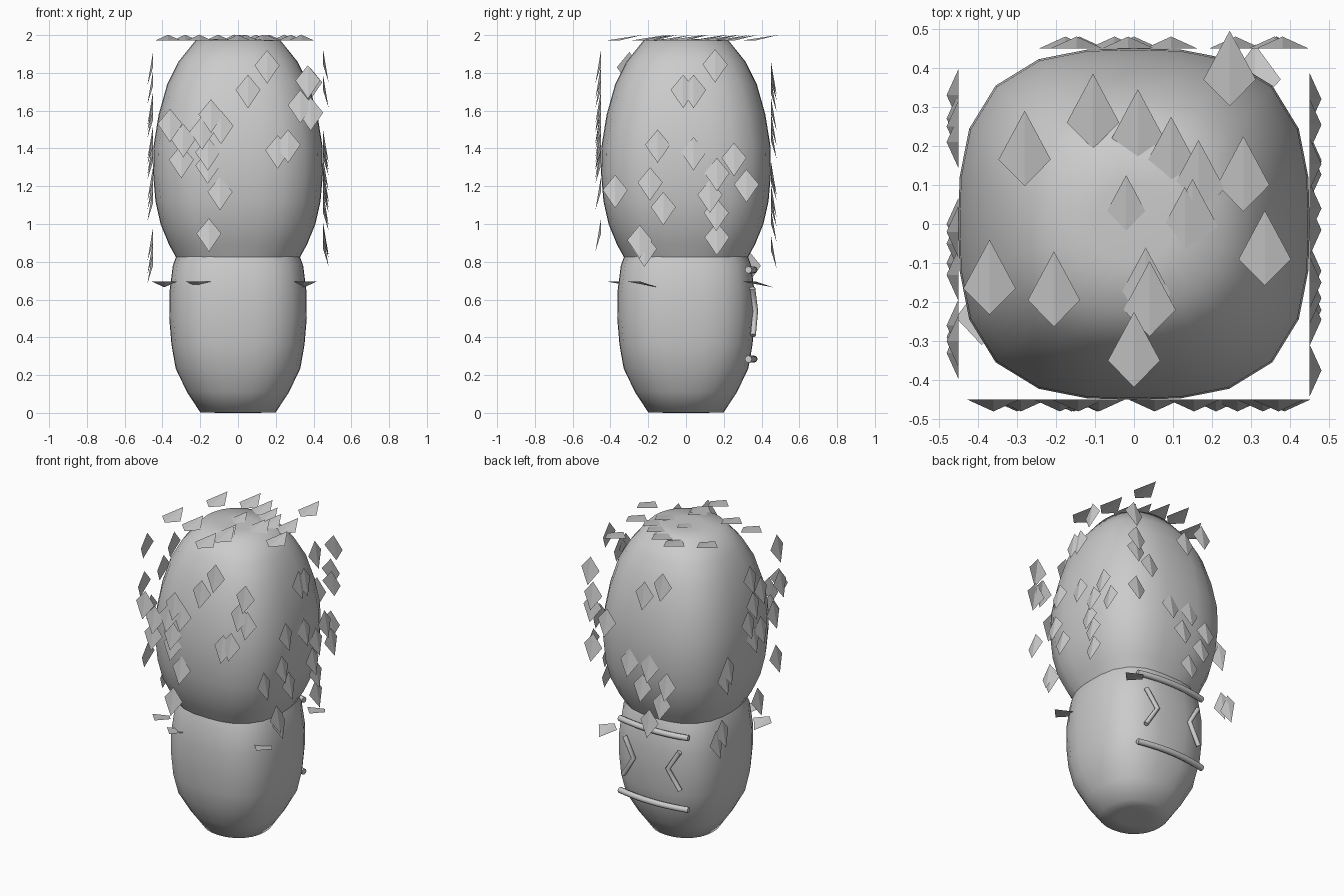
import bpy, math
from mathutils import Vector

if "Cube" in bpy.data.objects:
    bpy.data.objects.remove(bpy.data.objects["Cube"])

def mesh_object(name, verts, faces, smooth=False):
    me = bpy.data.meshes.new(name)
    me.from_pydata(verts, [], faces)
    me.polygons.foreach_set("use_smooth", [smooth] * len(faces))
    me.update()
    ob = bpy.data.objects.new(name, me)
    bpy.context.collection.objects.link(ob)
    return ob

# Rounded-square loft: profile rows are (half width, z, squareness exponent)
def blob(name, profile, n=24):
    verts, faces = [], []
    for r, z, e in profile:
        for i in range(n):
            a = 2 * math.pi * i / n
            c, s = math.cos(a), math.sin(a)
            k = r / (abs(c) ** e + abs(s) ** e) ** (1 / e)
            verts.append((k * c, k * s, z))
    for j in range(len(profile) - 1):
        for i in range(n):
            a, b = j * n + i, j * n + (i + 1) % n
            faces.append((a, b, b + n, a + n))
    faces.append(tuple(reversed(range(n))))
    m = len(profile) * n
    faces.append(tuple(range(m - n, m)))
    return mesh_object(name, verts, faces, True)

blob("lower_body", [(.10, 0, 2.1), (.20, .003, 2.2), (.27, .11, 2.4), (.33, .235, 2.7),
                    (.352, .36, 2.9), (.364, .5, 2.9), (.363, .64, 2.9), (.345, .78, 2.9),
                    (.29, .93, 2.6), (.20, 1.06, 2.2)])
blob("crown", [(.20, .57, 2.2), (.26, .68, 2.5), (.315, .80, 2.7), (.365, .89, 2.8),
               (.41, 1.0, 2.9), (.437, 1.12, 2.9), (.45, 1.27, 2.9), (.446, 1.42, 2.9),
               (.42, 1.58, 2.8), (.375, 1.74, 2.7), (.315, 1.86, 2.5),
               (.225, 1.972, 2.2), (.10, 1.98, 2.1)])

# Folded kite leaves: each one lies on a flat side with its tip lifted outwards
def leaves(name, spots, place, side, tip, out, front=.097, back=.08, half=.066):
    side, tip, out = Vector(side), Vector(tip), Vector(out)
    verts, faces = [], []
    for u, v in spots:
        c = Vector(place(u, v))
        k = len(verts)
        verts += [c + tip * front + out * .03, c - side * half, c - tip * back, c + side * half]
        faces += [(k, k + 1, k + 2), (k, k + 2, k + 3)]
    mesh_object(name, verts, faces)

DOWN = (0, 0, -1)
leaves("front_leaves", [(.154, 1.84), (.053, 1.71), (.33, 1.63), (.385, 1.59), (-.36, 1.53),
    (-.29, 1.45), (-.143, 1.58), (-.19, 1.49), (-.09, 1.52), (-.16, 1.38), (-.16, 1.31),
    (-.3, 1.34), (-.095, 1.17), (-.154, .95), (.265, 1.42), (.21, 1.39), (.37, 1.76)],
    lambda u, v: (u, -.45, v), (1, 0, 0), DOWN, (0, -1, 0))
leaves("right_leaves", [(.154, 1.845), (-.015, 1.71), (.04, 1.71), (-.15, 1.42), (.04, 1.38),
    (.254, 1.35), (.164, 1.27), (.32, 1.21), (-.19, 1.22), (-.375, 1.18), (-.12, 1.09),
    (.127, 1.155), (.16, 1.06), (.164, .93), (-.245, .915), (-.22, .87)],
    lambda u, v: (.45, u, v), (0, 1, 0), DOWN, (1, 0, 0))
leaves("back_leaves", [(.38, 1.75), (.36, 1.59), (.365, 1.51), (.26, 1.44), (.36, 1.25),
    (.095, 1.22), (-.05, 1.22), (-.015, 1.69), (-.147, 1.78), (0, 1.08), (-.176, 1.13),
    (-.14, 1.0), (-.05, .86)],
    lambda u, v: (u, .45, v), (-1, 0, 0), DOWN, (0, 1, 0))
leaves("left_leaves", [(-.3, 1.83), (-.33, 1.59), (-.02, 1.73), (-.13, 1.62), (-.05, 1.55),
    (0, 1.44), (-.13, 1.36), (-.05, 1.33), (-.26, 1.41), (.21, 1.22), (.25, 1.17),
    (-.29, 1.11), (-.1, .9), (.27, .83), (.33, .78)],
    lambda u, v: (-.45, u, v), (0, -1, 0), DOWN, (-1, 0, 0))
leaves("top_leaves", [(-.28, .165), (-.105, .26), (.01, .22), (.095, .15), (.165, .09),
    (.28, .1), (.245, .37), (-.02, 0), (.15, -.01), (.13, -.03), (.335, -.09), (-.37, -.165),
    (-.205, -.195), (.03, -.185), (.04, -.22), (0, -.35)],
    lambda u, v: (u, v, 1.972), (1, 0, 0), (0, 1, 0), (0, 0, 1), .125, .068, .067)
leaves("underside_leaves", [(-.39, -.24), (.35, -.24), (.31, .37), (-.21, -.345)],
    lambda u, v: (u, v, .695), (1, 0, 0), (0, 1, 0), (0, 0, -1), .09, .07)

# Round ropes and angled marks on the back of the lower body
def tube(name, points, radius):
    cu = bpy.data.curves.new(name, 'CURVE')
    cu.dimensions = '3D'
    cu.bevel_depth = radius
    cu.bevel_resolution = 2
    cu.use_fill_caps = True
    sp = cu.splines.new('POLY')
    sp.points.add(len(points) - 1)
    for p, co in zip(sp.points, points):
        p.co = (*co, 1)
    ob = bpy.data.objects.new(name, cu)
    bpy.context.collection.objects.link(ob)

for name, z in (("upper_bar", .757), ("lower_bar", .285)):
    tube(name, [(x / 20, .36 - .03 * (x / 5) ** 2, z) for x in range(-5, 6)], .019)
for name, s in (("left_angle_mark", -1), ("right_angle_mark", 1)):
    tube(name, [(s * .2, .352, .66), (s * .125, .367, .54), (s * .205, .355, .41)], .015)
